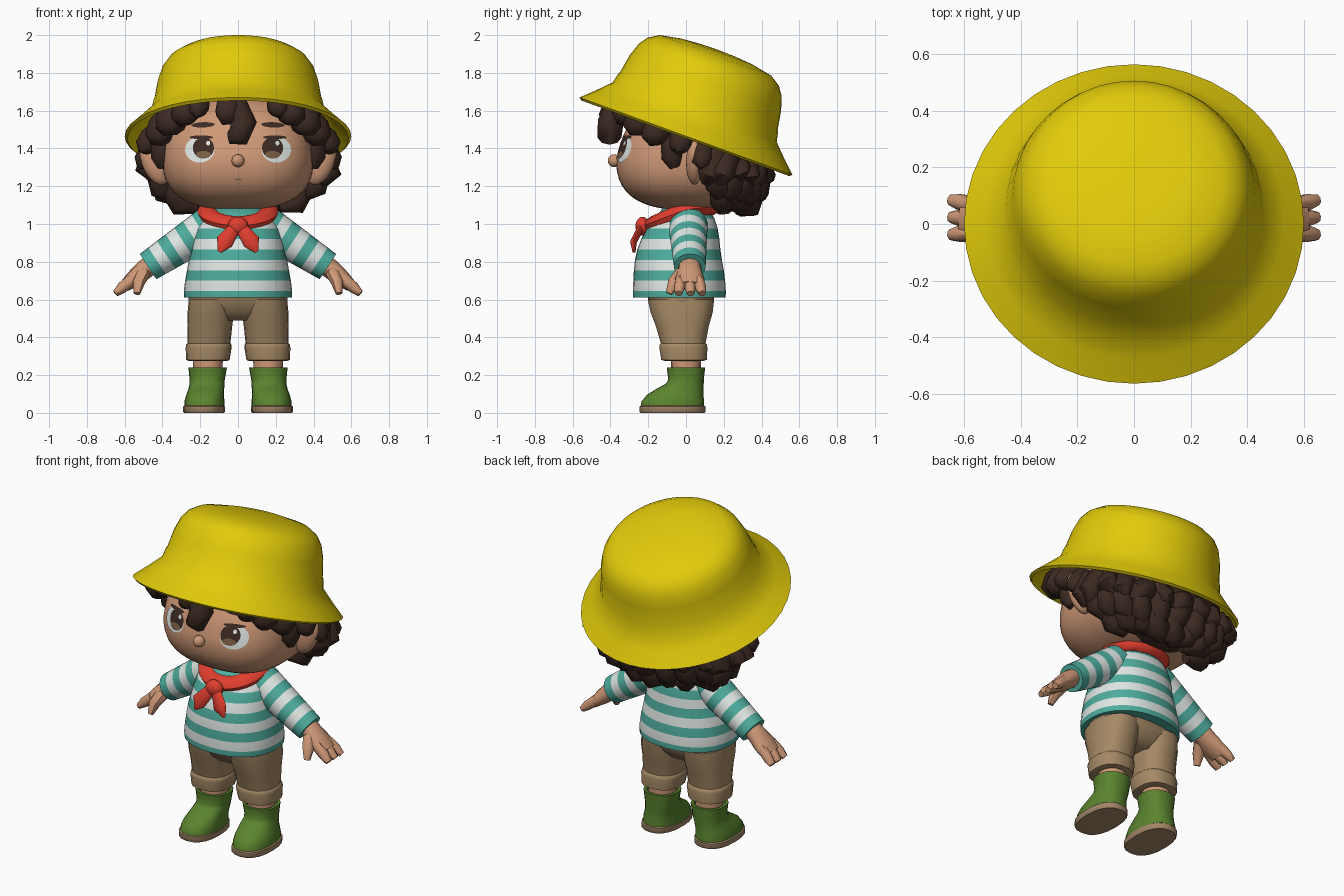
import bpy, bmesh, math, random
from mathutils import Vector, Matrix

if "Cube" in bpy.data.objects:
    bpy.data.objects.remove(bpy.data.objects["Cube"], do_unlink=True)
random.seed(4)


def material(name, *rgb):
    lin = [((c / 255 + 0.055) / 1.055) ** 2.4 for c in rgb] + [1]
    m = bpy.data.materials.new(name)
    m.use_nodes = True
    m.diffuse_color = lin
    node = next(n for n in m.node_tree.nodes if n.type == 'BSDF_PRINCIPLED')
    node.inputs["Base Color"].default_value = lin
    node.inputs["Roughness"].default_value = 0.8
    return m


yellow = material("hat_yellow", 226, 203, 10)
skin = material("skin", 206, 152, 118)
brown = material("hair_dark_brown", 60, 42, 34)
white = material("off_white", 224, 232, 228)
teal = material("teal", 78, 172, 158)
red = material("scarf_red", 224, 62, 46)
khaki = material("trouser_khaki", 165, 137, 101)
green = material("boot_green", 90, 132, 46)
sole_tan = material("sole_tan", 164, 135, 104)
iris_brown = material("iris_brown", 122, 94, 68)


def finish(bm, name, mats, angle=45):
    bmesh.ops.recalc_face_normals(bm, faces=bm.faces)
    mesh = bpy.data.meshes.new(name)
    bm.to_mesh(mesh)
    bm.free()
    for m in mats:
        mesh.materials.append(m)
    ob = bpy.data.objects.new(name, mesh)
    bpy.context.collection.objects.link(ob)
    bpy.ops.object.select_all(action='DESELECT')
    ob.select_set(True)
    bpy.context.view_layer.objects.active = ob
    bpy.ops.object.shade_smooth_by_angle(angle=math.radians(angle))
    return ob


def loft(bm, rings, sides=16, axis=None, power=2, striped=False):
    """Skin a row of (centre, rx, ry) rings; they follow the path unless an axis is given."""
    centres = [Vector(r[0]) for r in rings]
    loops = []
    for i, (_, rx, ry) in enumerate(rings):
        way = Vector(axis) if axis else centres[min(i + 1, len(rings) - 1)] - centres[max(i - 1, 0)]
        turn = Vector((0, 0, 1)).rotation_difference(way)
        loop = []
        for k in range(sides):
            a = math.tau * k / sides
            c, s = math.cos(a), math.sin(a)
            p = Vector((rx * math.copysign(abs(c) ** (2 / power), c),
                        ry * math.copysign(abs(s) ** (2 / power), s), 0))
            loop.append(bm.verts.new(centres[i] + turn @ p))
        loops.append(loop)
    for i in range(len(loops) - 1):
        for k in range(sides):
            n = (k + 1) % sides
            f = bm.faces.new((loops[i][k], loops[i][n], loops[i + 1][n], loops[i + 1][k]))
            f.material_index = i % 2 if striped else 0
    bm.faces.new(loops[0])
    bm.faces.new(loops[-1])


def solid(name, rings, mat, **kw):
    bm = bmesh.new()
    loft(bm, rings, **kw)
    return finish(bm, name, [mat])


def ball(bm, centre, size, tilt=0):
    m = Matrix.Translation(centre) @ Matrix.Rotation(tilt, 4, 'Y') @ Matrix.Diagonal((*size, 1))
    bmesh.ops.create_icosphere(bm, subdivisions=3, radius=1, matrix=m)


# Head: a rounded box-like ball with full cheeks and a forehead that leans back
HEAD, WIDE, DEEP, P = Vector((0, 0.01, 1.35)), 0.4, 0.38, 2.6


def tall(z):
    return 0.34 if z > 0 else 0.275


def lean(z):
    return 0.22 * max(0, z - 1.34)


bm = bmesh.new()
bmesh.ops.create_uvsphere(bm, u_segments=48, v_segments=32, radius=1)
for v in bm.verts:
    size = (WIDE, DEEP, tall(v.co.z))
    v.co = HEAD + v.co * sum(abs(c / s) ** P for c, s in zip(v.co, size)) ** (-1 / P)
    v.co.y += lean(v.co.z)
finish(bm, "head", [skin])


def face_y(x, z):
    rest = 1 - abs(x / WIDE) ** P - abs((z - HEAD.z) / tall(z - HEAD.z)) ** P
    return HEAD.y + lean(z) - DEEP * max(rest, 0) ** (1 / P)


def decal(name, x, z, rx, rz, lift, mat, tilt=0):
    """Thin oval plate that hugs the face."""
    bm = bmesh.new()
    loops = []
    for r in (0.02, 0.5, 1):
        loop = []
        for k in range(24):
            a = math.tau * k / 24
            u, w = r * rx * math.cos(a), r * rz * math.sin(a)
            px = x + u * math.cos(tilt) - w * math.sin(tilt)
            pz = z + u * math.sin(tilt) + w * math.cos(tilt)
            loop.append(bm.verts.new((px, face_y(px, pz) - lift, pz)))
        loops.append(loop)
    bm.faces.new(loops[0])
    for old, new in zip(loops, loops[1:]):
        for k in range(24):
            n = (k + 1) % 24
            bm.faces.new((old[k], old[n], new[n], new[k]))
    ob = finish(bm, name, [mat])
    if ob.data.polygons[0].normal.y > 0:
        ob.data.flip_normals()


# Face details
for side, s in (("left", 1), ("right", -1)):
    decal(side + "_eye_white", s * 0.203, 1.393, 0.078, 0.068, 0.003, white)
    decal(side + "_iris", s * 0.183, 1.403, 0.056, 0.056, 0.005, brown)
    decal(side + "_iris_glow", s * 0.183, 1.367, 0.04, 0.02, 0.007, iris_brown)
    decal(side + "_eye_sparkle", s * 0.183 + 0.025, 1.428, 0.011, 0.012, 0.007, white)
    decal(side + "_lashes", s * 0.195, 1.459, 0.062, 0.01, 0.006, brown)
    decal(side + "_eyebrow", s * 0.185, 1.525, 0.062, 0.014, 0.004, brown, -s * 0.04)
    bm = bmesh.new()
    ball(bm, (s * 0.44, 0.045, 1.325), (0.068, 0.045, 0.125), s * 0.4)
    finish(bm, side + "_ear", [skin])
decal("mouth", 0, 1.235, 0.02, 0.003, 0.003, iris_brown)
bm = bmesh.new()
ball(bm, (0, -0.38, 1.335), (0.034, 0.034, 0.034))
finish(bm, "nose", [skin])

# Hair: a back mass with curly locks built from tip to root
bm = bmesh.new()
ball(bm, (0, 0.18, 1.36), (0.44, 0.255, 0.28))


def lock(points, r):
    fat = (0.45, 0.92, 1, 0.8)
    loft(bm, [(p, r * f, r * f) for p, f in zip(points, fat)], sides=9)


def back_locks(count, start, shape, r):
    for i in range(count):
        a = math.radians(start + (180 - 2 * start) * i / (count - 1))
        drop = random.uniform(-0.015, 0.02) + 0.03 * abs(math.cos(a))
        sway = random.uniform(-0.12, 0.12)
        pts = []
        for k, (f, z) in enumerate(shape):
            b = a + sway * (1.5 - k)
            y = 0.17 + 0.22 * f * math.sin(b)
            # stay beneath the sloping brim
            pts.append((0.44 * f * math.cos(b), y, min(z + drop, 1.4 - 0.364 * y + 0.01 * k)))
        lock(pts, r * random.uniform(0.95, 1.1))


back_locks(13, -8, ((1.02, 1.2), (1.1, 1.245), (1.05, 1.32), (0.72, 1.41)), 0.07)
back_locks(11, 0, ((0.8, 1.11), (0.92, 1.15), (0.97, 1.23), (0.8, 1.32)), 0.073)
back_locks(9, 8, ((0.5, 1.07), (0.7, 1.09), (0.78, 1.16), (0.7, 1.26)), 0.073)
# Fringe and side locks: tip, root, thickness
fringe = (((0.2, -0.36, 1.57), (0.2, -0.28, 1.68), 0.06),
          ((0.28, -0.33, 1.525), (0.26, -0.25, 1.66), 0.078),
          ((0.36, -0.26, 1.47), (0.33, -0.2, 1.62), 0.085),
          ((0.43, -0.16, 1.42), (0.37, -0.12, 1.57), 0.08),
          ((0.5, -0.02, 1.38), (0.42, 0, 1.5), 0.065),
          ((0.51, 0.1, 1.3), (0.43, 0.1, 1.43), 0.06),
          ((0.4, -0.06, 1.3), (0.39, -0.06, 1.5), 0.06))
for s in (1, -1):
    for tip, root, r in fringe:
        tip, root = Vector((s * tip[0], *tip[1:])), Vector((s * root[0], *root[1:]))
        bulge = Vector((s * 0.01, -0.015, 0))
        lock([tip, tip.lerp(root, 0.25) + bulge, tip.lerp(root, 0.6) + bulge, root], r)
lock([(-0.05, -0.4, 1.455), (0.0, -0.405, 1.465), (0.03, -0.4, 1.535), (-0.01, -0.36, 1.64)], 0.07)
lock([(-0.1, -0.4, 1.55), (-0.07, -0.4, 1.57), (-0.05, -0.38, 1.61), (-0.04, -0.3, 1.69)], 0.07)
finish(bm, "hair", [brown], 60)

# Hat: one turned profile with a domed top, tipped towards the back
tilt = math.radians(20)
up = Vector((0, math.sin(tilt), math.cos(tilt)))
profile = ((0.33, 0.41), (0.41, 0.3), (0.44, 0.13), (0.515, 0.05), (0.585, -0.012), (0.6, 0),
           (0.53, 0.066), (0.462, 0.135), (0.45, 0.19), (0.444, 0.2), (0.427, 0.3), (0.402, 0.375),
           (0.37, 0.42), (0.315, 0.455), (0.2, 0.477), (0.1, 0.485), (0.02, 0.487))
solid("bucket_hat", [(Vector((0, 0, 1.465)) + up * h, r, r) for r, h in profile],
      yellow, sides=40, axis=up)

# Neck and striped shirt
solid("neck", [((0, 0, 1.0), 0.11, 0.1), ((0, 0, 1.14), 0.11, 0.1)], skin)
shape = ((0.285, 0.245, -0.035), (0.287, 0.246, -0.035), (0.28, 0.243, -0.036), (0.27, 0.238, -0.038),
         (0.26, 0.23, -0.04), (0.245, 0.22, -0.038), (0.235, 0.207, -0.03), (0.222, 0.188, -0.02),
         (0.19, 0.16, -0.01), (0.13, 0.12, 0))
bm = bmesh.new()
loft(bm, [((0, cy, 0.59 + 0.055 * i if i else 0.612), rx, ry) for i, (rx, ry, cy) in enumerate(shape)],
     sides=32, axis=(0, 0, 1), power=2.2, striped=True)
finish(bm, "shirt_body", [teal, white], 60)

# Arms
for side, s in (("left", 1), ("right", -1)):
    cuff, shoulder = Vector((s * 0.475, 0.02, 0.775)), Vector((s * 0.14, 0.01, 0.995))
    bm = bmesh.new()
    loft(bm, [(shoulder.lerp(cuff, i / 7), 0.108 - 0.004 * i, 0.105 - 0.003 * i) for i in range(8)],
         sides=20, striped=True)
    finish(bm, side + "_sleeve", [teal, white], 60)

    # Mitten-like hand with three short fingers and a thumb
    bm = bmesh.new()
    loft(bm, [((s * 0.44, 0.02, 0.8), 0.052, 0.058), ((s * 0.5, 0.02, 0.755), 0.052, 0.062),
              ((s * 0.55, 0.02, 0.712), 0.045, 0.078), ((s * 0.6, 0.022, 0.671), 0.032, 0.075)], sides=12)
    for y in (-0.035, 0.022, 0.078):
        loft(bm, [((s * 0.56, y * 0.8, 0.705), 0.034, 0.031), ((s * 0.615, y, 0.662), 0.03, 0.03),
                  ((s * 0.648, y * 1.1, 0.632), 0.018, 0.02)], sides=8)
    loft(bm, [((s * 0.5, -0.02, 0.74), 0.038, 0.038), ((s * 0.525, -0.065, 0.69), 0.034, 0.033),
              ((s * 0.535, -0.09, 0.632), 0.018, 0.017)], sides=8)
    finish(bm, side + "_hand", [skin])

# Neckerchief: sagging collar, knot and two tails
bm = bmesh.new()
for k in range(28):
    a = math.tau * k / 28
    for j in range(8):
        b = math.tau * j / 8
        y = -0.02 + (0.165 + 0.04 * math.cos(b)) * math.sin(a)
        sag = 0.1 * y if y > 0 else 0.38 * y
        # the band thins towards the knot
        thick = 0.044 - 0.01 * max(0, -math.sin(a))
        bm.verts.new(((0.165 + 0.05 * math.cos(b)) * math.cos(a), y, 1.077 + sag + thick * math.sin(b)))
bm.verts.ensure_lookup_table()
for k in range(28):
    for j in range(8):
        ids = [(k, j), (k + 1, j), (k + 1, j + 1), (k, j + 1)]
        bm.faces.new([bm.verts[(p % 28) * 8 + q % 8] for p, q in ids])
finish(bm, "neckerchief_collar", [red])
bm = bmesh.new()
ball(bm, (0, -0.23, 0.988), (0.055, 0.038, 0.05))
for s in (1, -1):
    loft(bm, [((s * 0.098, -0.275, 0.852), 0.01, 0.008), ((s * 0.072, -0.278, 0.905), 0.046, 0.018),
              ((s * 0.012, -0.235, 0.99), 0.03, 0.018)], sides=8)
finish(bm, "neckerchief_knot", [red])

# Trousers
solid("trouser_seat", [((0, -0.025, 0.49), 0.16, 0.1), ((0, -0.025, 0.53), 0.245, 0.14),
                       ((0, -0.025, 0.58), 0.262, 0.17), ((0, -0.03, 0.66), 0.262, 0.185)],
      khaki, sides=24, axis=(0, 0, 1), power=2.4)
for side, s in (("left", 1), ("right", -1)):
    leg = ((0.275, 0.1, 0.1), (0.28, 0.115, 0.122), (0.345, 0.122, 0.129), (0.362, 0.12, 0.126),
           (0.368, 0.114, 0.12), (0.46, 0.118, 0.142), (0.53, 0.123, 0.166), (0.6, 0.12, 0.178))
    solid(side + "_trouser_leg", [((s * (0.16 - (z - 0.27) * 0.06), -0.01 - (z - 0.27) * 0.05, z), rx, ry)
                                  for z, rx, ry in leg], khaki, sides=18, axis=(0, 0, 1), power=2.4)
    solid(side + "_ankle", [((s * 0.16, 0, 0.2), 0.078, 0.078), ((s * 0.16, 0, 0.3), 0.08, 0.08)],
          skin, axis=(0, 0, 1))

    # Boot: shaft blends into the foot, on a flat sole
    boot = ((0.03, 0.178, -0.072, 0.106, 0.168), (0.06, 0.178, -0.07, 0.106, 0.166),
            (0.095, 0.174, -0.058, 0.1, 0.15), (0.125, 0.168, -0.034, 0.095, 0.126),
            (0.155, 0.164, -0.006, 0.092, 0.1), (0.175, 0.163, 0, 0.093, 0.094), (0.225, 0.161, 0, 0.1, 0.1),
            (0.24, 0.161, 0, 0.102, 0.101), (0.24, 0.161, 0, 0.085, 0.085), (0.2, 0.161, 0, 0.08, 0.08))
    solid(side + "_boot", [((s * x, y, z), rx, ry) for z, x, y, rx, ry in boot],
          green, sides=20, axis=(0, 0, 1), power=2.3)
    solid(side + "_boot_sole", [((s * 0.18, -0.072, z), rx, rx + 0.063)
                                for z, rx in ((0, 0.106), (0.006, 0.111), (0.034, 0.111), (0.038, 0.106))],
          sole_tan, sides=20, axis=(0, 0, 1), power=2.4)
